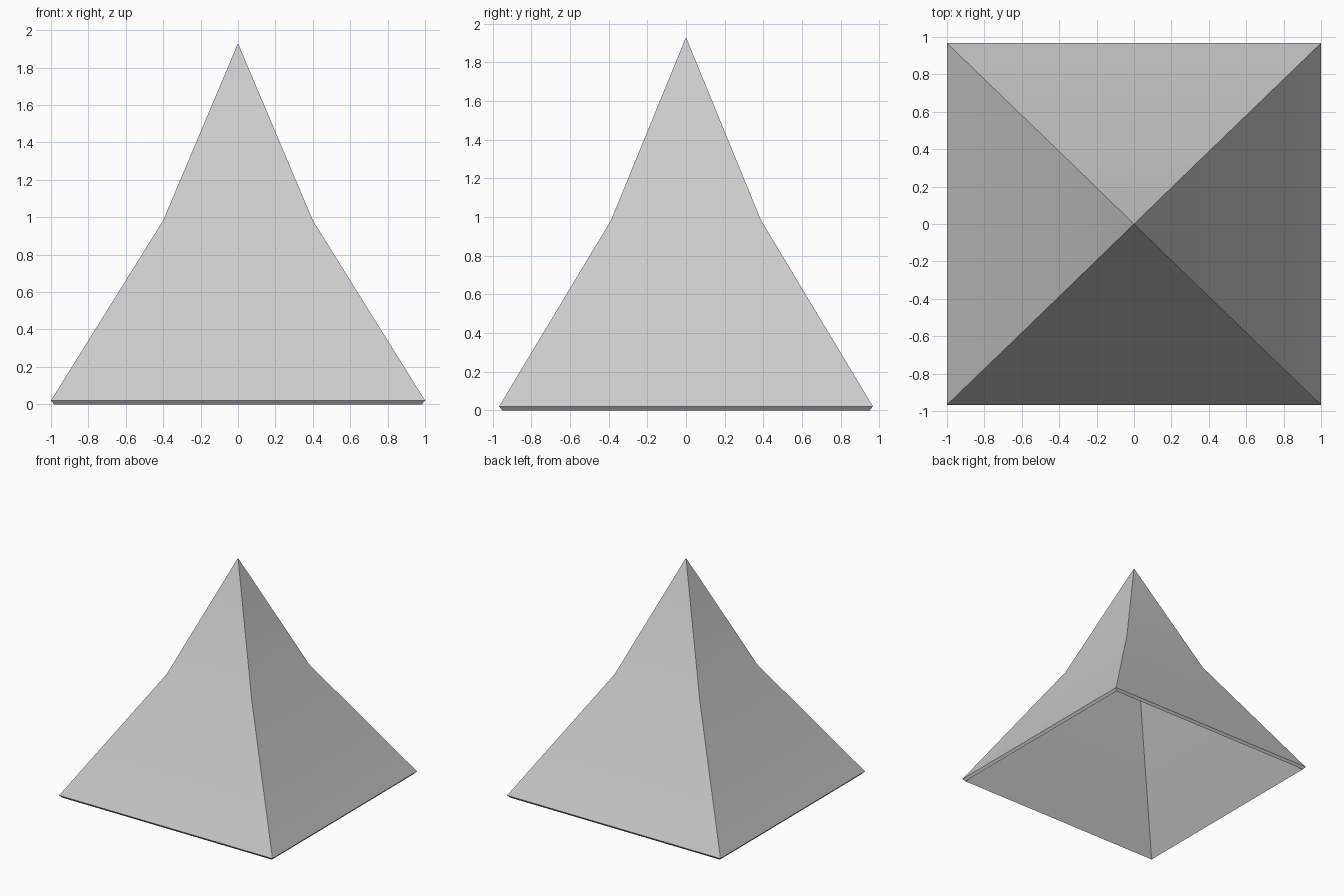
import bpy, bmesh, math

cube = bpy.data.objects.get("Cube")
if cube:
    bpy.data.objects.remove(cube, do_unlink=True)

# Colour
grey = bpy.data.materials.new("light grey")
grey.use_nodes = True
colour = (0.6, 0.6, 0.6, 1)
grey.diffuse_color = colour
grey.node_tree.nodes["Principled BSDF"].inputs["Base Color"].default_value = colour

# Flared square roof: eaves ring, waist ring and apex
bm = bmesh.new()

def ring(x, y, z):
    return [bm.verts.new((sx * x, sy * y, z))
            for sx, sy in ((-1, -1), (1, -1), (1, 1), (-1, 1))]

eaves = ring(1, 0.967, 0.02)
waist = ring(0.4, 0.388, 0.983)
apex = bm.verts.new((0, 0, 1.93))
for i in range(4):
    j = (i + 1) % 4
    bm.faces.new((eaves[i], eaves[j], waist[j], waist[i]))
    bm.faces.new((waist[i], waist[j], apex))

mesh = bpy.data.meshes.new("roof")
bm.to_mesh(mesh)
bm.free()
mesh.materials.append(grey)
roof = bpy.data.objects.new("roof", mesh)
bpy.context.collection.objects.link(roof)
bpy.context.view_layer.objects.active = roof
roof.select_set(True)

# Thin shell, open underneath
shell = roof.modifiers.new("shell", "SOLIDIFY")
shell.thickness = 0.031
shell.offset = -1
bpy.ops.object.modifier_apply(modifier=shell.name)
bpy.ops.object.shade_smooth_by_angle(angle=math.radians(30))
